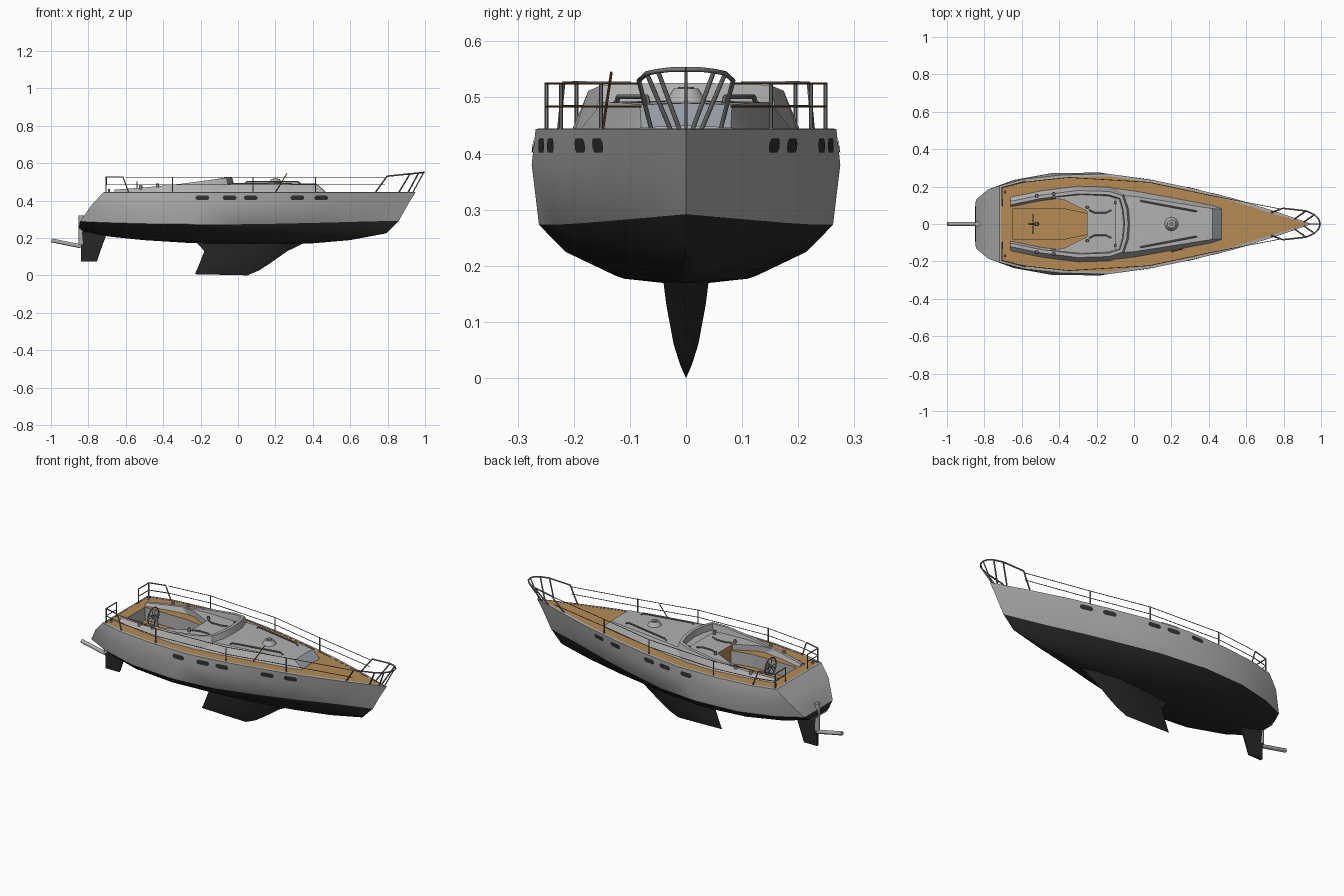
import bpy, bmesh, math
from mathutils import Vector

if "Cube" in bpy.data.objects:
    bpy.data.objects.remove(bpy.data.objects["Cube"])


def material(name, rgb):
    m = bpy.data.materials.new(name)
    m.diffuse_color = (*rgb, 1)
    m.use_nodes = True
    m.node_tree.nodes["Principled BSDF"].inputs["Base Color"].default_value = m.diffuse_color
    return m


HULL = material("hull_grey", (.42, .42, .42))
BLACK = material("bottom_black", (.02, .02, .02))
TEAK = material("teak", (.46, .26, .09))
CABIN = material("cabin_grey", (.44, .44, .44))
GLASS = material("windshield_blue_grey", (.33, .36, .40))
STEEL = material("steel_grey", (.20, .20, .20))
DARK = material("porthole_dark", (.03, .03, .03))
ROPE = material("brown_line", (.22, .11, .035))


def build(name, verts, faces, mats, rule=None, mirror=False, flip=False, smooth=30):
    """Mesh from points; rule(face) picks the material, mirror doubles it across y."""
    bm = bmesh.new()
    vs = [bm.verts.new(v) for v in verts]
    for f in faces:
        bm.faces.new([vs[i] for i in f])
    bmesh.ops.remove_doubles(bm, verts=bm.verts[:], dist=.0004)
    if mirror:
        bmesh.ops.mirror(bm, geom=bm.verts[:] + bm.edges[:] + bm.faces[:], axis='Y', merge_dist=.0004)
    bmesh.ops.recalc_face_normals(bm, faces=bm.faces[:])
    if flip:
        bmesh.ops.reverse_faces(bm, faces=bm.faces[:])
    bm.normal_update()
    if rule:
        for f in bm.faces:
            f.material_index = rule(f)
    me = bpy.data.meshes.new(name)
    bm.to_mesh(me)
    bm.free()
    for m in mats:
        me.materials.append(m)
    ob = bpy.data.objects.new(name, me)
    bpy.context.collection.objects.link(ob)
    if smooth:
        bpy.ops.object.select_all(action='DESELECT')
        ob.select_set(True)
        bpy.context.view_layer.objects.active = ob
        bpy.ops.object.shade_smooth_by_angle(angle=math.radians(smooth))
    return ob


def grid(rows):
    n = len(rows[0])
    faces = [(r * n + i, r * n + i + 1, (r + 1) * n + i + 1, (r + 1) * n + i)
             for r in range(len(rows) - 1) for i in range(n - 1)]
    return [p for r in rows for p in r], faces


def prism(name, pts, z0, z1, mats, **kw):
    n = len(pts)
    v = [(x, y, z) for z in (z0, z1) for x, y in pts]
    f = [tuple(range(n)), tuple(range(n, 2 * n))]
    f += [(i, (i + 1) % n, n + (i + 1) % n, n + i) for i in range(n)]
    return build(name, v, f, mats, **kw)


def tube(name, pts, r, mat, mirror=False, sides=8, r_end=None, closed=False):
    """Round bar through the points."""
    P = [Vector(p) for p in pts]
    n, rings = len(P), []
    for i, p in enumerate(P):
        a = P[(i - 1) % n] if closed else P[max(i - 1, 0)]
        b = P[(i + 1) % n] if closed else P[min(i + 1, n - 1)]
        d = (b - a).normalized()
        ref = Vector((0, 0, 1)) if abs(d.z) < .9 else Vector((1, 0, 0))
        if closed:
            ref = Vector((1, 0, 0))
        s = d.cross(ref).normalized()
        t = s.cross(d)
        k = r if r_end is None or i == 0 else r_end
        rings.append([p + k * (math.cos(q) * s + math.sin(q) * t)
                      for q in [2 * math.pi * j / sides for j in range(sides)]])
    v = [p for ring in rings for p in ring]
    f = [(i * sides + j, i * sides + (j + 1) % sides,
          (i + 1) % n * sides + (j + 1) % sides, (i + 1) % n * sides + j)
         for i in range(n if closed else n - 1) for j in range(sides)]
    if not closed:
        f += [tuple(range(sides)), tuple(range((n - 1) * sides, n * sides))]
    return build(name, v, f, [mat], mirror=mirror, smooth=50)


# Hull: rows from gunwale to centreline, each running stern to bow
U = [0, .08, .2, .35, .5, .62, .75, .88, 1]
ENDS = [(-.72, .95), (-.78, .915), (-.845, .86), (-.85, .81), (-.84, .80), (-.825, .79)]
HALF = [[.205, .24, .262, .268, .232, .190, .137, .07, 0],
        [.185, .235, .272, .275, .24, .196, .138, .07, 0],
        [.13, .195, .248, .262, .235, .185, .125, .055, 0],
        [.085, .14, .195, .215, .19, .145, .09, .035, 0],
        [.045, .075, .11, .125, .11, .08, .045, .015, 0],
        [0] * 9]
ZS = [[.444] * 9,
      [.38, .38, .38, .38, .38, .382, .386, .39, .39],
      [.288, .282, .276, .273, .273, .276, .281, .287, .292],
      [.258, .24, .23, .225, .222, .222, .222, .225, .242],
      [.244, .22, .195, .182, .177, .175, .178, .193, .23],
      [.236, .208, .188, .173, .167, .165, .170, .188, .224]]
rows = [[(a + (b - a) * u, y, z) for u, y, z in zip(U, ys, zs)]
        for (a, b), ys, zs in zip(ENDS, HALF, ZS)]
rim = [(-.71 + 1.645 * u, max(0, y - .013), .445) for u, y in zip(U, HALF[0])]
hv, hf = grid([rim] + rows)
base = len(hv)
for r in [rim] + rows:                       # transom meets the centreline
    hv.append((r[0][0], 0, r[0][2]))
hf += [(r * 9, (r + 1) * 9, base + r + 1, base + r) for r in range(5)]
hf.append((5 * 9, 6 * 9, base + 5))
zwl = lambda x: .273 + .018 * min(1, (x / .85) ** 2)
build("hull", hv, hf, [HULL, BLACK], mirror=True, smooth=35,
      rule=lambda f: int(f.calc_center_median().z < zwl(f.calc_center_median().x)))


def interp(row, x):
    for p, q in zip(row, row[1:]):
        if p[0] <= x <= q[0]:
            return p[1] + (q[1] - p[1]) * (x - p[0]) / (q[0] - p[0])
    return 0


def hull_y(x, z):
    t = (.444 - z) / .064
    return interp(rows[0], x) * (1 - t) + interp(rows[1], x) * t


# Teak deck with the cockpit well left open
well = [(-.65, .08), (-.37, .08), (-.25, .055)]
outline = [p[:2] for p in reversed(rim)] + [(-.71, 0), (-.65, 0)] + well + [(-.25, 0)]
deck = build("teak_deck", [(x, y, .444) for x, y in outline], [tuple(range(len(outline)))],
             [TEAK], mirror=True, smooth=0)
if deck.data.polygons[0].normal.z < 0:
    deck.data.flip_normals()

# Cockpit well: grey walls, teak sole and forward bulkhead
ring = well + [(x, -y) for x, y in reversed(well)]
wv = [(x, y, z) for z in (.37, .444) for x, y in ring]
build("cockpit_well", wv, [tuple(range(6))] + [(i, (i + 1) % 6, 6 + (i + 1) % 6, 6 + i) for i in range(6)],
      [CABIN, TEAK], flip=True, smooth=0,
      rule=lambda f: int(abs(f.normal.z) > .5 or f.calc_center_median().x > -.26))

# Bridge deck between cockpit and cabin
half = [(-.02, .15), (-.2, .165), (-.45, .14), (-.37, .128), (-.25, .067)]
prism("bridge_deck", half + [(x, -y) for x, y in reversed(half)], .44, .476, [CABIN, TEAK], smooth=0,
      rule=lambda f: int(f.normal.x < -.95))

# Cabin trunk with sloped windshield
st = [(-.1, .19, .155, .486), (0, .178, .148, .492), (.2, .142, .117, .491),
      (.42, .1, .082, .487), (.467, .088, .08, .446)]
cv, cf = grid([[(x, w, .442), (x, t, z), (x, 0, z + .003)] for x, w, t, z in st])
build("cabin_trunk", cv, cf, [CABIN, GLASS], mirror=True, smooth=25,
      rule=lambda f: int(f.calc_center_median().x > .42 and f.normal.z > .5))

# Coaming: raised U-shaped ridge around the cockpit, rising forward
path = [(-.66, .145, 0, -1, .458), (-.5, .178, 0, -1, .470), (-.3, .203, 0, -1, .490),
        (-.13, .198, -.1, -1, .512), (-.045, .168, -.7, -.75, .522),
        (-.015, .085, -1, -.25, .525), (-.008, 0, -1, 0, .526)]
sec = [(0, 0), (.024, 1), (.042, 1), (.055, 0)]
gv, gf = grid([[(x + nx * d, max(0, y + ny * d), .442 + (z - .442) * h) for d, h in sec]
               for x, y, nx, ny, z in path])
build("cockpit_coaming", gv, gf + [(0, 1, 2, 3)], [CABIN], mirror=True, smooth=35)

# Keel fin
foil = [(0, .04), (.25, .6), (.6, 1), (.85, .6), (1, 0)]
kv, kf = grid([[(a + (b - a) * s, h * k, z + dz * (1 - s)) for s, k in foil] for z, dz, a, b, h in
               [(.185, 0, -.23, .38, .042), (.13, 0, -.18, .265, .035), (.06, 0, -.207, .165, .022),
                (.025, 0, -.222, .11, .011), (0, .006, -.23, .05, .001)]])
build("keel", kv, kf, [BLACK], mirror=True)

# Rudder blade, stock and stern bars
rud = [(-.84, .235, .013), (-.70, .225, .006), (-.725, .16, .005), (-.755, .073, .004), (-.84, .075, .007)]
rv = [(x, s * t, z) for s in (1, -1) for x, z, t in rud]
build("rudder", rv, [(0, 1, 2, 3, 4), (5, 6, 7, 8, 9)] + [(i, (i + 1) % 5, 5 + (i + 1) % 5, 5 + i) for i in range(5)],
      [BLACK])
tube("rudder_stock", [(-.838, 0, .165), (-.838, 0, .32)], .014, HULL)
tube("stern_tube", [(-.84, 0, .155), (-.997, 0, .187)], .011, HULL, sides=10)
tube("stern_crossbar", [(-.845, -.075, .252), (-.845, .075, .252)], .006, STEEL)

# Portholes lying on the hull sides
for i, x in enumerate((-.19, -.045, .067, .318, .445)):
    pts = [(x + dx * .036, .414 + dz * .0125) for dx, dz in
           ((-1, .4), (-.75, 1), (0, 1), (.75, 1), (1, .4), (1, -.4), (.75, -1), (0, -1), (-.75, -1), (-1, -.4))]
    build(f"porthole_{i}", [(a, hull_y(a, b) + .003, b) for a, b in pts], [tuple(range(10))],
          [DARK], mirror=True, smooth=0)

# Stanchions and lifelines
edge = lambda x, d=.014: interp(rows[0], x) - d
posts = [-.35, .08, .415]
for i, x in enumerate(posts):
    tube(f"stanchion_{i}", [(x, edge(x), .443), (x, edge(x), .527)], .0035, STEEL, True, 6)
for name, z in (("upper_lifeline", .525), ("lower_lifeline", .484)):
    pts = [(-.6, edge(-.6), z)] + [(x, edge(x), z) for x in posts] + [(.785, .08, z)]
    tube(name, pts, .0018, ROPE, True, 6)

# Pushpit at the stern corners
e = .195
tube("pushpit_rail", [(-.705, .1, .445), (-.705, .1, .526), (-.705, e, .526),
                      (-.615, edge(-.615), .526), (-.585, edge(-.585), .444)], .0035, STEEL, True, 6)
tube("pushpit_post", [(-.705, e, .444), (-.705, e, .526)], .0035, STEEL, True, 6)
tube("pushpit_mid_rail", [(-.705, .1, .484), (-.705, e, .484), (-.6, edge(-.6), .484)], .0025, STEEL, True, 6)

# Pulpit at the bow
tube("pulpit_rail", [(.735, .062, .444), (.797, .084, .53), (.92, .07, .543), (.965, .05, .547),
                     (.988, .025, .55), (.995, 0, .55)], .0042, STEEL, True)
tube("pulpit_leg", [(.86, .028, .444), (.92, .07, .543)], .004, STEEL, True)
tube("pulpit_front_leg", [(.91, .012, .444), (.965, .05, .547)], .004, STEEL, True)
tube("pulpit_stem_leg", [(.935, 0, .444), (.993, 0, .55)], .003, STEEL)

# Mast step, handrails, sheet tracks, boat hook
tube("mast_step", [(.2, 0, .488), (.2, 0, .516)], .04, CABIN, sides=16, r_end=.022)
tube("mast_socket", [(.2, 0, .514), (.2, 0, .519)], .014, STEEL, sides=16)
tube("handrail", [(.035, .124, .49), (.05, .121, .501), (.32, .07, .501), (.335, .067, .488)], .0045, STEEL, True, 6)
tube("sheet_track", [(-.24, .075, .479), (-.21, .06, .48), (-.15, .06, .48), (-.12, .075, .479)], .004, STEEL, True, 6)
tube("boat_hook", [(.2, -.148, .445), (.262, -.133, .545)], .0025, ROPE, sides=6)

# Winches and stern cleats
for i, (x, y, z, r) in enumerate(((-.52, .15, .464, .011), (-.43, .16, .474, .011), (-.25, .088, .476, .010),
                                  (-.1, .115, .478, .009), (-.69, .17, .444, .007))):
    tube(f"winch_{i}", [(x, y, z - .01), (x, y, z + .018)], r, STEEL, True, 10, r_end=r * .75)

# Steering wheel on its pedestal
hub = Vector((-.54, 0, .45))
rimpts = [hub + .05 * Vector((0, math.cos(a), math.sin(a))) for a in [math.tau * i / 20 for i in range(20)]]
tube("steering_wheel", rimpts, .0035, STEEL, sides=6, closed=True)
for i in range(3):
    tube(f"wheel_spoke_{i}", [rimpts[i * 3], rimpts[i * 3 + 10]], .002, STEEL, sides=6)
tube("wheel_shaft", [(-.565, 0, .45), (-.515, 0, .45)], .005, STEEL)
tube("wheel_pedestal", [(-.52, 0, .37), (-.52, 0, .458)], .012, STEEL, sides=10, r_end=.008)
